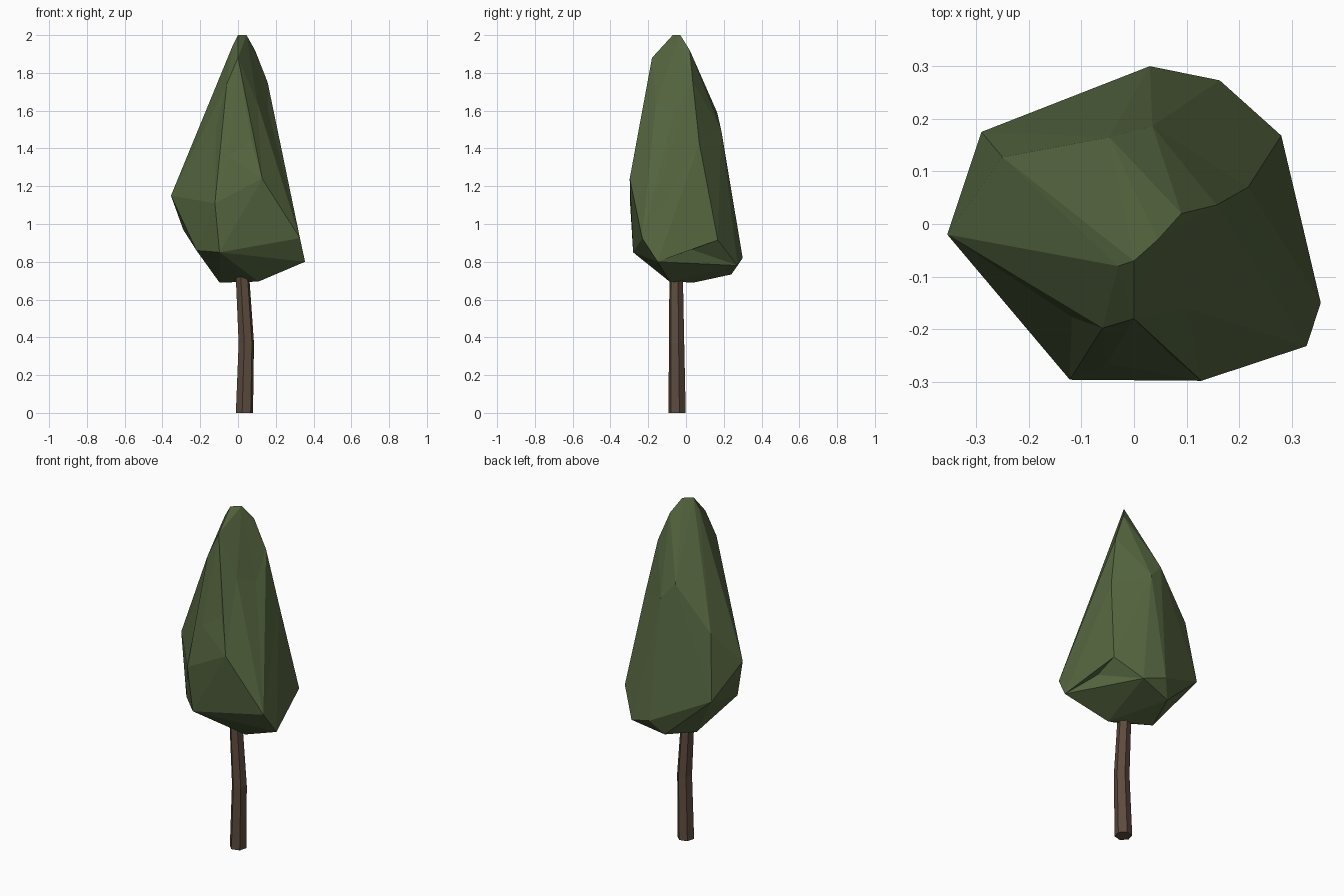
import bpy, bmesh, math
from mathutils import Vector

if "Cube" in bpy.data.objects:
    bpy.data.objects.remove(bpy.data.objects["Cube"])

def material(name, rgb):
    m = bpy.data.materials.new(name)
    m.diffuse_color = (*rgb, 1)
    m.use_nodes = True
    m.node_tree.nodes["Principled BSDF"].inputs["Base Color"].default_value = m.diffuse_color
    return m

def add_object(name, bm, mat):
    bmesh.ops.recalc_face_normals(bm, faces=bm.faces)
    me = bpy.data.meshes.new(name)
    bm.to_mesh(me)
    bm.free()
    me.materials.append(mat)
    ob = bpy.data.objects.new(name, me)
    bpy.context.collection.objects.link(ob)
    return ob

leaf_green = material("leaf green", (0.09, 0.13, 0.05))
bark_brown = material("bark brown", (0.11, 0.072, 0.048))

# Faceted crown: corner points, from tip to underside
corners = [
    (0.00, -0.07, 2.00), (0.045, -0.03, 2.00), (-0.03, -0.08, 1.94),
    (0.09, 0.02, 1.92), (0.00, -0.18, 1.88), (0.157, 0.036, 1.75),
    (-0.06, -0.198, 1.74), (0.103, -0.16, 1.64), (0.16, -0.06, 1.60),
    (-0.047, 0.165, 1.59), (-0.118, -0.177, 1.50),
    (0.035, 0.186, 1.50), (0.07, -0.25, 1.44), (0.217, 0.07, 1.43),
    (-0.05, -0.265, 1.36), (0.128, -0.298, 1.24), (-0.355, -0.02, 1.15),
    (-0.25, 0.127, 1.34), (-0.122, -0.296, 1.11), (-0.29, 0.175, 0.97),
    (0.328, -0.232, 0.925), (0.28, 0.168, 0.915), (0.28, 0.03, 0.865),
    (-0.22, -0.165, 0.86), (-0.098, -0.28, 0.85), (0.03, 0.30, 0.82),
    (0.355, -0.15, 0.80), (0.163, 0.273, 0.78), (-0.03, 0.24, 0.733),
    (-0.098, 0.04, 0.69), (0.108, -0.087, 0.695),
]
# Hull a slightly puffed copy; dented corners are pushed out until they join
centre = Vector((0, -0.02, 1.25))
puffed = []
for c in corners:
    d = Vector(c) - centre
    d.z *= 0.45
    puffed.append(d.lerp(d.normalized() * 0.33, 0.2))
for attempt in range(60):
    bm = bmesh.new()
    verts = [bm.verts.new(p) for p in puffed]
    bmesh.ops.convex_hull(bm, input=verts)
    missing = [i for i, v in enumerate(verts) if not v.link_faces]
    if not missing or attempt == 59:
        break
    for i in missing:
        puffed[i] *= 1.015
    bm.free()
for v, c in zip(verts, corners):
    v.co = c
bmesh.ops.delete(bm, geom=[v for v in bm.verts if not v.link_faces], context='VERTS')
add_object("foliage", bm, leaf_green)

# Slightly bent six-sided trunk, ending inside the crown
bm = bmesh.new()
rings = []
for x, y, z, r in [(0.034, -0.047, 0, 0.047), (0.044, -0.05, 0.37, 0.042),
                   (0.024, -0.052, 0.72, 0.037)]:
    rings.append([bm.verts.new((x + r * math.cos(a), y + r * math.sin(a), z))
                  for a in (math.radians(60 * i + 15) for i in range(6))])
for low, high in zip(rings, rings[1:]):
    for i in range(6):
        j = (i + 1) % 6
        bm.faces.new((low[i], low[j], high[j], high[i]))
bm.faces.new(rings[0][::-1])
bm.faces.new(rings[-1])
add_object("trunk", bm, bark_brown)
